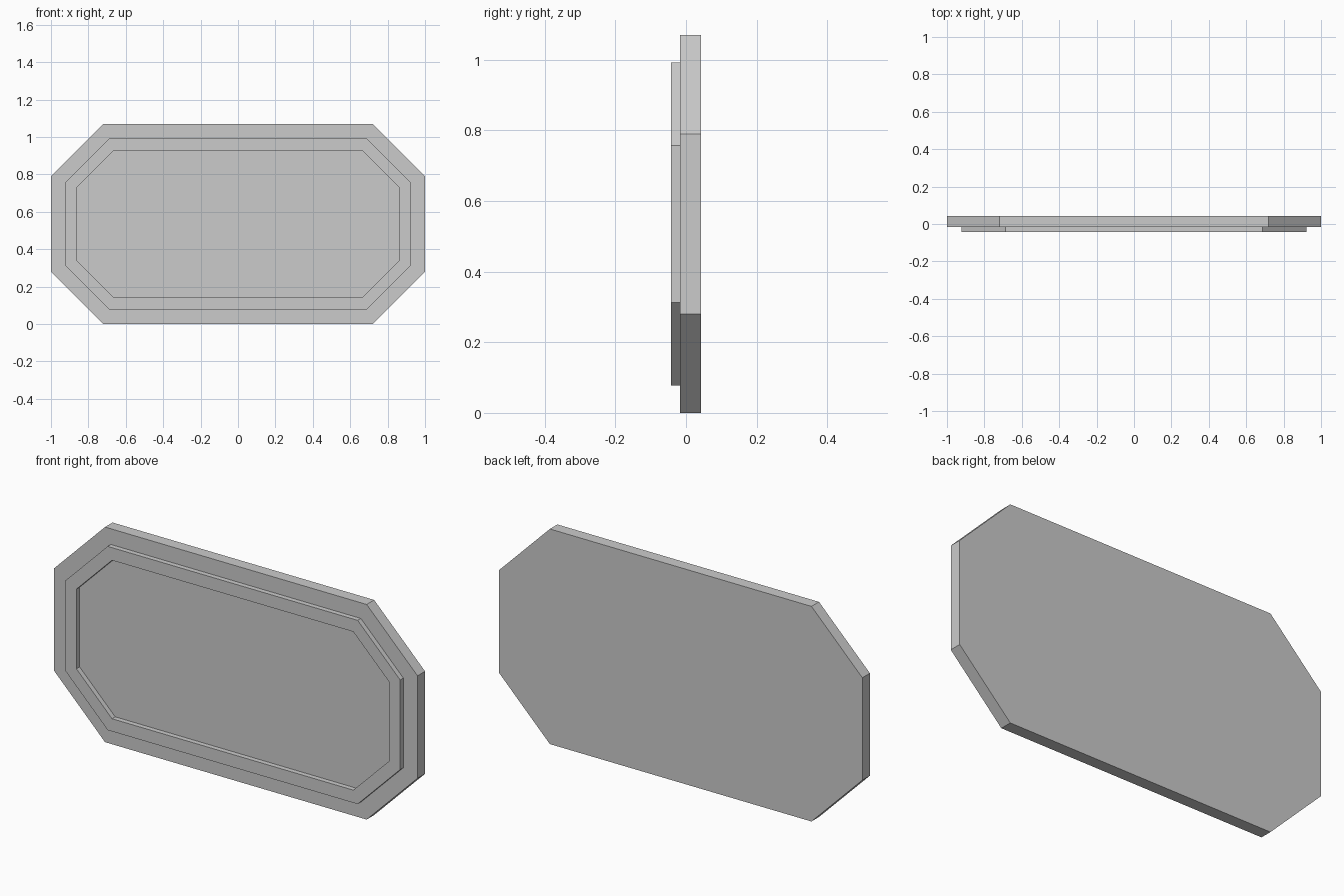
import bpy
import bmesh

if "Cube" in bpy.data.objects:
    bpy.data.objects.remove(bpy.data.objects["Cube"])

MID_Z = 0.535  # height of the centre line

grey = bpy.data.materials.new("plain_grey")
grey.diffuse_color = (0.6, 0.6, 0.6, 1)
grey.use_nodes = True
grey.node_tree.nodes["Principled BSDF"].inputs["Base Color"].default_value = grey.diffuse_color


def octagon(half_w, half_h, flat_w, flat_h):
    """Rectangle with clipped corners, as (x, z) points in order."""
    quarter = [(half_w, flat_h), (flat_w, half_h)]
    top = quarter + [(-x, z) for x, z in reversed(quarter)]
    return top + [(-x, -z) for x, z in top]


def add_part(name, outer, y_front, y_back, inner=None):
    """Extrude an outline along y, as a solid slab or an open ring."""
    bm = bmesh.new()

    def loop(points, y):
        return [bm.verts.new((x, y, MID_Z + z)) for x, z in points]

    def bridge(a, b):
        n = len(a)
        for i in range(n):
            j = (i + 1) % n
            bm.faces.new((a[i], a[j], b[j], b[i]))

    front, back = loop(outer, y_front), loop(outer, y_back)
    bridge(front, back)
    if inner:
        in_front, in_back = loop(inner, y_front), loop(inner, y_back)
        bridge(in_front, in_back)
        bridge(front, in_front)
        bridge(back, in_back)
    else:
        bm.faces.new(front)
        bm.faces.new(back)
    bmesh.ops.recalc_face_normals(bm, faces=bm.faces)
    mesh = bpy.data.meshes.new(name)
    bm.to_mesh(mesh)
    bm.free()
    mesh.materials.append(grey)
    obj = bpy.data.objects.new(name, mesh)
    bpy.context.collection.objects.link(obj)
    return obj


# Thick backing plate
add_part("back_plate", octagon(1.0, 0.535, 0.72, 0.255), -0.017, 0.042)

# Thin raised frame on the front
add_part("raised_rim", octagon(0.922, 0.457, 0.688, 0.223), -0.042, -0.017,
         inner=octagon(0.86, 0.394, 0.664, 0.198))
